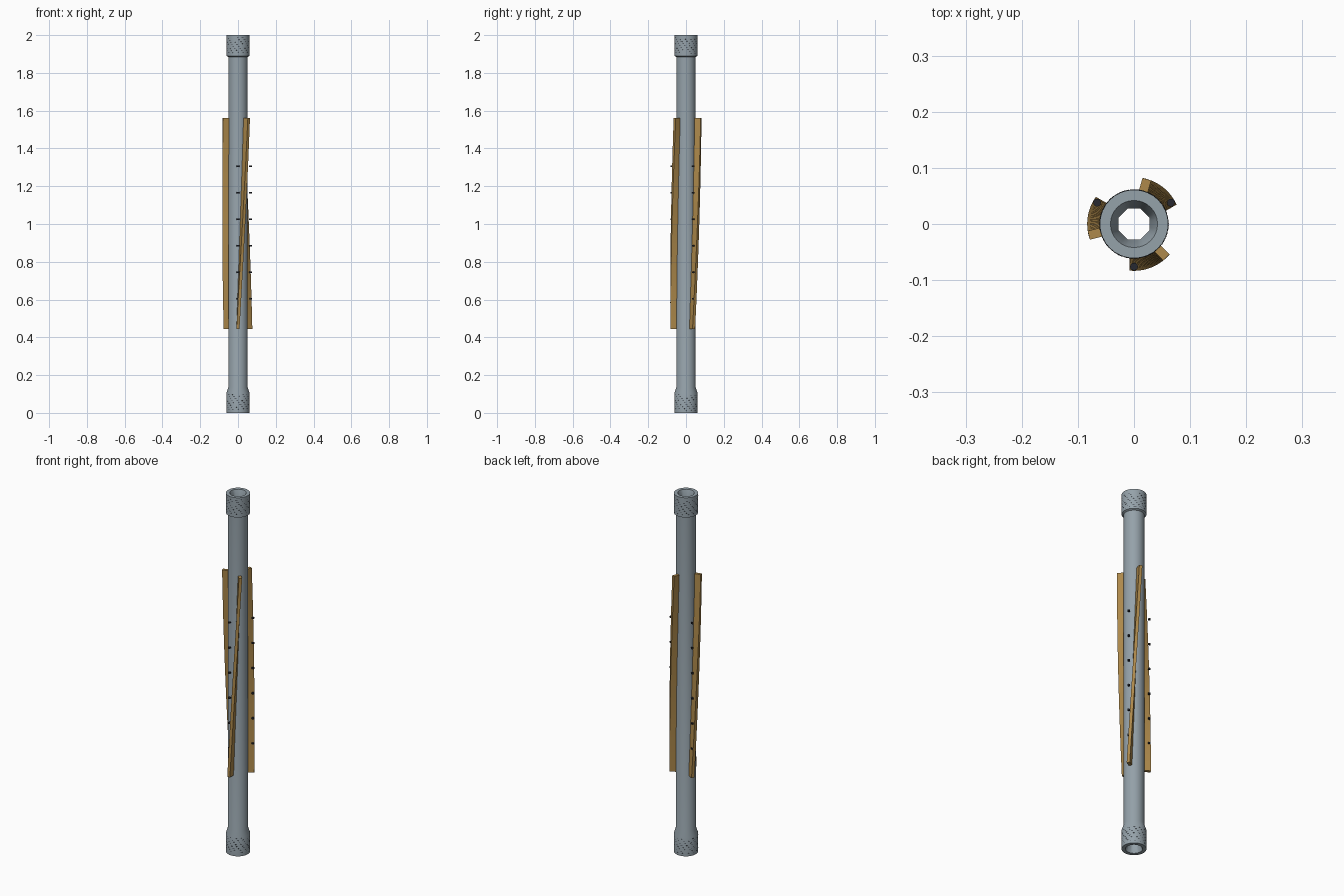
import bpy, bmesh
from math import sin, cos, pi, radians

if "Cube" in bpy.data.objects:
    bpy.data.objects.remove(bpy.data.objects["Cube"], do_unlink=True)


def material(name, rgb):
    m = bpy.data.materials.new(name)
    m.use_nodes = True
    m.diffuse_color = (*rgb, 1)
    m.node_tree.nodes["Principled BSDF"].inputs["Base Color"].default_value = (*rgb, 1)
    return m


steel = material("blue grey steel", (0.30, 0.36, 0.40))
bronze = material("bronze", (0.42, 0.25, 0.07))
dark = material("dark metal", (0.02, 0.022, 0.03))


def finish(bm, name, mat, smooth=True):
    bmesh.ops.recalc_face_normals(bm, faces=bm.faces)
    me = bpy.data.meshes.new(name)
    bm.to_mesh(me)
    bm.free()
    me.materials.append(mat)
    ob = bpy.data.objects.new(name, me)
    bpy.context.collection.objects.link(ob)
    if smooth:
        bpy.ops.object.select_all(action='DESELECT')
        ob.select_set(True)
        bpy.context.view_layer.objects.active = ob
        bpy.ops.object.shade_smooth_by_angle(angle=radians(40))
    return ob


def bridge(bm, rings, closed=False):
    pairs = list(zip(rings, rings[1:]))
    if closed:
        pairs.append((rings[-1], rings[0]))
    for a, b in pairs:
        n = len(a)
        for i in range(n):
            j = (i + 1) % n
            bm.faces.new((a[i], a[j], b[j], b[i]))


# Pipe with thicker end joints and an octagonal through bore
SEGS = 32
BORE = 0.03
profile = [(BORE, 0.04), (0.042, 0), (0.061, 0), (0.061, 0.105), (0.051, 0.135),
           (0.051, 1.885), (0.061, 1.89), (0.061, 2), (0.042, 2), (BORE, 1.96)]
bm = bmesh.new()
rings = []
for r, z in profile:
    ring = []
    for i in range(SEGS):
        a = 2 * pi * i / SEGS
        rad = r
        if r == BORE:
            rad *= cos(pi / 8) / cos(((a - pi / 8) % (pi / 4)) - pi / 8)
        ring.append(bm.verts.new((rad * cos(a), rad * sin(a), z)))
    rings.append(ring)
bridge(bm, rings, closed=True)
finish(bm, "pipe_body", steel)

# Three twisted blades, each with a row of studs at its starting angle
Z0, Z1, STEPS = 0.445, 1.56, 24
TWIST = radians(44)
for k, label in enumerate(("right_rear", "left", "front")):
    start = radians(30 + 120 * k)
    bm = bmesh.new()
    rings = []
    for s in range(STEPS + 1):
        t = s / STEPS
        a = start + TWIST * t
        rings.append([bm.verts.new((r * cos(a) - w * sin(a), r * sin(a) + w * cos(a),
                                    Z0 + (Z1 - Z0) * t))
                      for r, w in ((0.045, -0.008), (0.083, -0.008),
                                   (0.083, 0.008), (0.045, 0.008))])
    bridge(bm, rings)
    bm.faces.new(rings[0])
    bm.faces.new(rings[-1])
    finish(bm, "blade_" + label, bronze)

    bm = bmesh.new()
    for i in range(6):
        geo = bmesh.ops.create_cone(bm, cap_ends=True, segments=12, radius1=0.007,
                                    radius2=0.007, depth=0.007)
        bmesh.ops.translate(bm, verts=geo["verts"],
                            vec=(0.076 * cos(start), 0.076 * sin(start), 0.605 + 0.14 * i))
    finish(bm, "studs_" + label, dark)

# Coarse thread coils that break through the joint surface as dashes
TURNS, PER_TURN = 8, 13.3
for name, base in (("lower_thread", 0.012), ("upper_thread", 1.9)):
    cu = bpy.data.curves.new(name, 'CURVE')
    cu.dimensions = '3D'
    cu.bevel_depth = 0.0015
    cu.bevel_resolution = 0
    sp = cu.splines.new('POLY')
    count = int(TURNS * PER_TURN)
    sp.points.add(count - 1)
    for i, p in enumerate(sp.points):
        a = 2 * pi * i / PER_TURN
        p.co = (0.0606 * cos(a), 0.0606 * sin(a), base + 0.088 * i / count, 1)
    cu.materials.append(dark)
    bpy.context.collection.objects.link(bpy.data.objects.new(name, cu))
